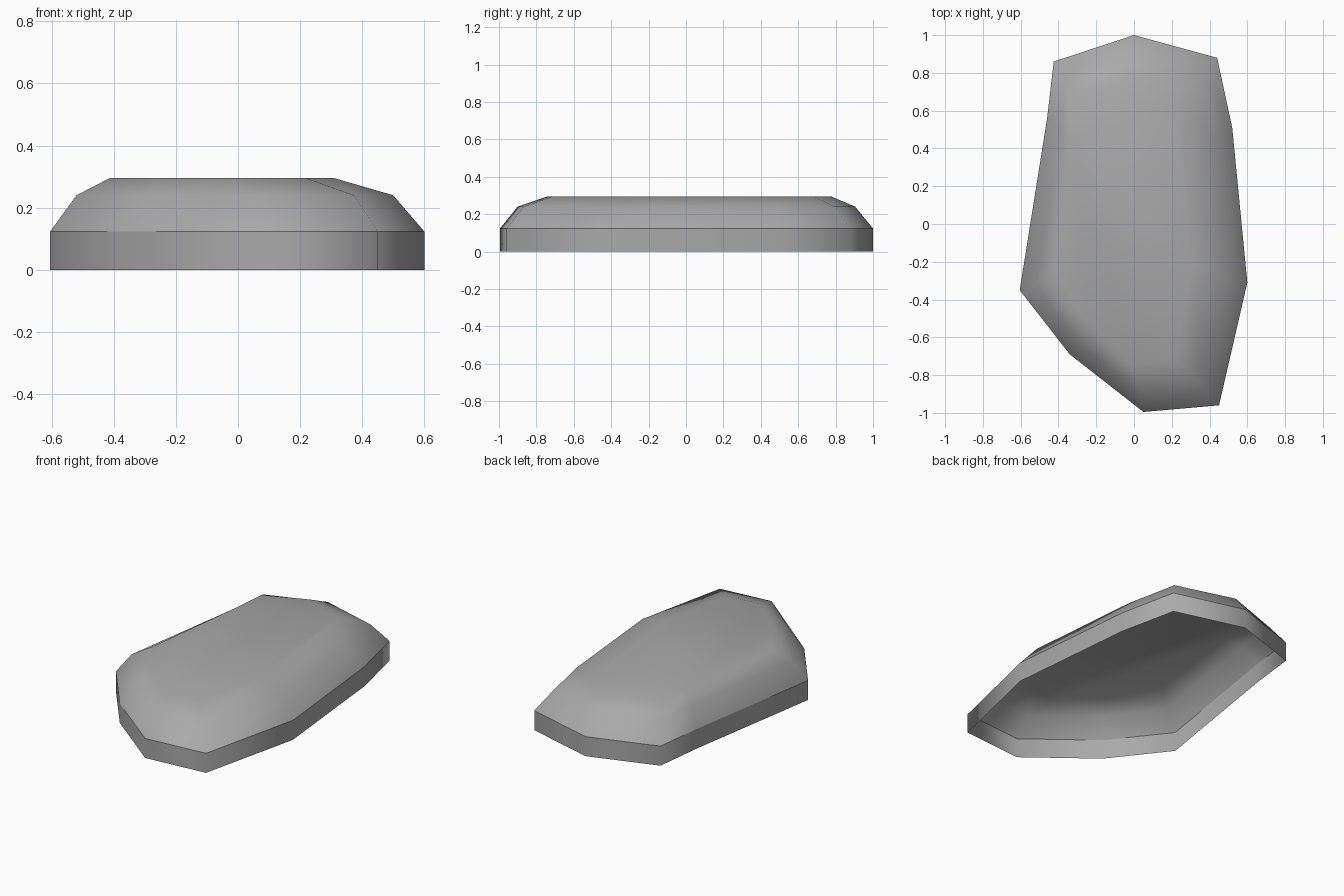
import bpy, bmesh

cube = bpy.data.objects.get("Cube")
if cube:
    bpy.data.objects.remove(cube)

stone = bpy.data.materials.new("stone_grey")
stone.use_nodes = True
GREY = (0.4, 0.4, 0.4, 1)
stone.diffuse_color = GREY
stone.node_tree.nodes["Principled BSDF"].inputs["Base Color"].default_value = GREY

# Irregular footprint, counter-clockwise from above
outline = [(0, 1), (-0.425, 0.86), (-0.46, 0.56), (-0.605, -0.35), (-0.34, -0.69),
           (0.05, -0.995), (0.45, -0.96), (0.60, -0.31), (0.52, 0.51), (0.44, 0.88)]

# Each level: height, x scale, y scale, x shift, y shift
levels = [(0, 1, 1, 0, 0), (0.123, 1, 1, 0, 0),
          (0.24, 0.846, 0.905, -0.008, 0), (0.295, 0.6, 0.76, -0.05, 0.015)]

bm = bmesh.new()
rings = [[bm.verts.new((x * sx + dx, y * sy + dy, z)) for x, y in outline]
         for z, sx, sy, dx, dy in levels]

# Walls and sloped shoulders, open underneath
n = len(outline)
for low, high in zip(rings, rings[1:]):
    for i in range(n):
        j = (i + 1) % n
        bm.faces.new((low[i], low[j], high[j], high[i]))

# Flat top
bm.faces.new(rings[-1])

# Smooth everywhere except the crease above the wall
for f in bm.faces:
    f.smooth = True
for i in range(n):
    bm.edges.get((rings[1][i], rings[1][(i + 1) % n])).smooth = False

mesh = bpy.data.meshes.new("stone_slab")
bm.to_mesh(mesh)
bm.free()
mesh.materials.append(stone)
slab = bpy.data.objects.new("stone_slab", mesh)
bpy.context.collection.objects.link(slab)
